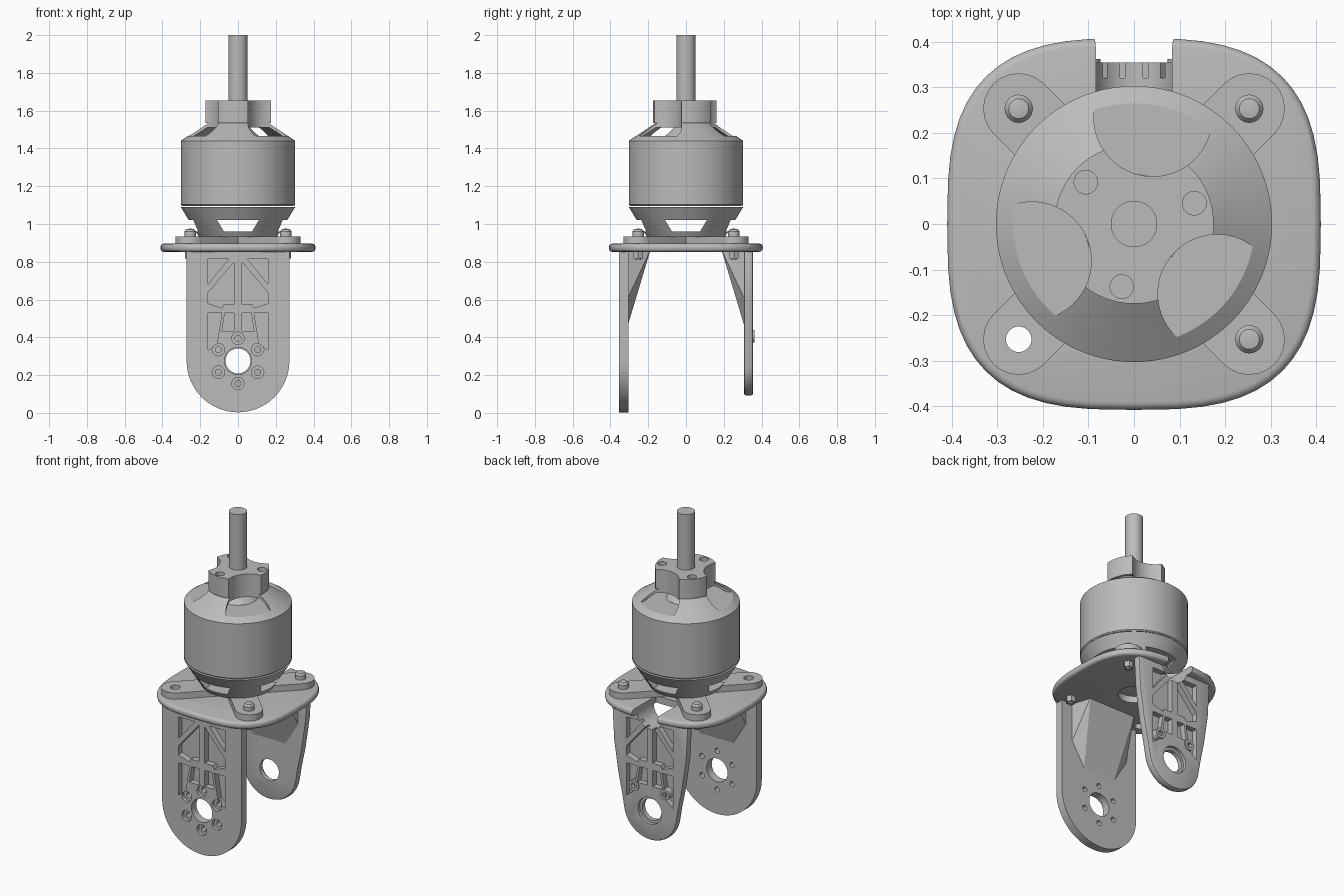
import bpy, bmesh, math
from mathutils import Vector

if "Cube" in bpy.data.objects:
    bpy.data.objects.remove(bpy.data.objects["Cube"], do_unlink=True)

grey = bpy.data.materials.new("light_grey")
grey.use_nodes = True
COLOUR = (0.5, 0.5, 0.5, 1)
grey.diffuse_color = COLOUR
grey.node_tree.nodes["Principled BSDF"].inputs["Base Color"].default_value = COLOUR


def finish(name, bm):
    bmesh.ops.recalc_face_normals(bm, faces=bm.faces)
    mesh = bpy.data.meshes.new(name)
    bm.to_mesh(mesh)
    bm.free()
    mesh.materials.append(grey)
    ob = bpy.data.objects.new(name, mesh)
    bpy.context.collection.objects.link(ob)
    return ob


def prism(name, outline, lo, hi, axis="z"):
    """Extrude a flat outline between lo and hi along an axis."""
    place = {"z": lambda u, v, w: (u, v, w),
             "y": lambda u, v, w: (u, w, v),
             "x": lambda u, v, w: (w, u, v)}[axis]
    bm = bmesh.new()
    face = bm.faces.new([bm.verts.new(place(u, v, lo)) for u, v in outline])
    new = bmesh.ops.extrude_face_region(bm, geom=[face])["geom"]
    verts = [g for g in new if isinstance(g, bmesh.types.BMVert)]
    bmesh.ops.translate(bm, verts=verts, vec=place(0, 0, hi - lo))
    return finish(name, bm)


def lathe(name, profile, x=0, y=0, n=64):
    """Revolve a closed (radius, z) profile about a vertical axis."""
    bm = bmesh.new()
    rings = []
    for r, z in profile:
        rings.append([bm.verts.new((x + r * math.cos(i * math.tau / n),
                                    y + r * math.sin(i * math.tau / n), z))
                      for i in range(n)])
    for k, a in enumerate(rings):
        m = (k + 1) % len(rings)
        if profile[k][0] == 0 and profile[m][0] == 0:
            continue
        for i in range(n):
            j = (i + 1) % n
            bm.faces.new((a[i], a[j], rings[m][j], rings[m][i]))
    bmesh.ops.remove_doubles(bm, verts=bm.verts, dist=1e-5)
    return finish(name, bm)


def hull(name, points):
    bm = bmesh.new()
    for p in points:
        bm.verts.new(p)
    bmesh.ops.convex_hull(bm, input=bm.verts)
    return finish(name, bm)


def circle(u, v, r, n=32):
    return [(u + r * math.cos(i * math.tau / n), v + r * math.sin(i * math.tau / n))
            for i in range(n)]


def polar(r, degrees):
    return r * math.cos(math.radians(degrees)), r * math.sin(math.radians(degrees))


def mirrored(shape):
    return [shape, [(-u, v) for u, v in shape]]


def bake(ob):
    bpy.context.view_layer.update()
    mesh = bpy.data.meshes.new_from_object(
        ob.evaluated_get(bpy.context.evaluated_depsgraph_get()))
    ob.modifiers.clear()
    ob.data = mesh


def bevel(ob, width, segments):
    mod = ob.modifiers.new("bevel", "BEVEL")
    mod.width, mod.segments = width, segments
    mod.limit_method, mod.angle_limit = "ANGLE", math.radians(50)
    bake(ob)


def carve(ob, tools, operation="DIFFERENCE"):
    for tool in tools:
        mod = ob.modifiers.new("cut", "BOOLEAN")
        mod.operation, mod.solver, mod.object = operation, "EXACT", tool
        bake(ob)
        bpy.data.objects.remove(tool, do_unlink=True)


PLATE, MOUNT, PIVOT, CORNER = 0.853, 0.935, 0.275, 0.253


def scoop():
    return prism("scoop_cutter", circle(0, 0.87, 0.088, 48), 0.17, 0.5, "y")


# Rounded-square base plate with a back notch
outline = []
for i in range(56):
    c, s = polar(1, i * 360 / 56)
    outline.append((0.41 * math.copysign(abs(c) ** 0.67, c),
                    0.408 * math.copysign(abs(s) ** 0.67, s)))
plate = prism("base_plate", outline, PLATE, 0.896)
bevel(plate, 0.017, 3)
carve(plate, [scoop(), prism("centre_cutter", circle(0, 0, 0.09), 0.8, 0.95),
              prism("bolt_cutter", circle(-CORNER, -CORNER, 0.028), 0.8, 0.95)])

# Cross-shaped motor mount
def capsule(turn):
    pts = []
    for side in (0, 180):
        cx, cy = polar(CORNER * math.sqrt(2), turn + side)
        for a in range(-90, 91, 15):
            dx, dy = polar(0.078, turn + side + a)
            pts.append((cx + dx, cy + dy))
    return prism("mount_bar", pts, 0.894, MOUNT)

mount = capsule(45)
mount.name = "motor_mount"
carve(mount, [capsule(135)], "UNION")
carve(mount, [prism("bolt_cutter", circle(-CORNER, -CORNER, 0.028), 0.8, 1)])

# Bolts and nuts on three corners
for sx, sy, where in ((1, 1, "back_left"), (-1, 1, "back_right"), (1, -1, "front_left")):
    x, y = sx * CORNER, sy * CORNER
    lathe("bolt_" + where, [(0, 0.81), (0.015, 0.81), (0.015, 0.93), (0.031, 0.93),
                            (0.031, 0.96), (0.022, 0.972), (0, 0.976)], x, y, 24)
    prism("nut_" + where, circle(x, y, 0.028, 6), 0.818, PLATE + 0.005)

# Lower motor housing with four windows
housing = lathe("motor_base", [(0, 0.93), (0.205, 0.93), (0.303, 1.09), (0.265, 1.09),
                               (0.185, 0.96), (0, 0.96)])
window = [(-0.075, 0.961), (0.075, 0.961), (0.11, 1.02), (-0.11, 1.02)]
carve(housing, [prism("window_cutter", window, -0.4, 0.4, a) for a in "xy"])

# Rotating bell, hollow under the crown, with three scalloped openings
bell = lathe("motor_bell", [(0, 1.096), (0.297, 1.096), (0.303, 1.102), (0.303, 1.44),
                            (0.16, 1.535), (0.175, 1.535), (0.175, 1.655), (0, 1.655)], n=96)
cuts = [lathe("cavity_cutter", [(0.11, 1.465), (0.24, 1.465), (0.165, 1.512), (0.06, 1.512)])]
for turn in (80, 200, 320):
    shape = []
    for u, v in circle(0.238, 0, 0.13, 48):
        p = Vector((u, v))
        if p.length > 0.275:
            p *= 0.275 / p.length
        c, s = polar(1, turn)
        shape.append((p.x * c - p.y * s, p.x * s + p.y * c))
    cuts.append(prism("scallop_cutter", shape, 1.4652, 1.8))
    cuts.append(prism("screw_cutter", circle(*polar(0.14, turn + 59), 0.026, 24), 1.59, 1.8))
carve(bell, cuts)
lathe("shaft", [(0, 1.6), (0.051, 1.6), (0.051, 2), (0, 2)], n=40)

# Pocket outlines shared by both legs
pockets = []
for shape in ([(-0.16, 0.815), (-0.05, 0.815), (-0.16, 0.68)],
              [(-0.02, 0.8), (-0.02, 0.575), (-0.075, 0.575), (-0.085, 0.555),
               (-0.16, 0.58), (-0.16, 0.635)],
              [(-0.16, 0.53), (-0.085, 0.53), (-0.11, 0.37), (-0.16, 0.33)],
              [(-0.07, 0.53), (-0.02, 0.53), (-0.02, 0.43), (-0.085, 0.43)]):
    pockets += mirrored(shape)
bolts = [polar(0.12, a) for a in range(30, 390, 60)]


def gusset(name, side):
    pts = []
    for sx in (-1, 1):
        for x, y, z in ((0.2, 0.312, PLATE + 0.01), (0.2, 0.312, 0.6),
                        (0.16, 0.188, PLATE + 0.01), (0.11, 0.306, 0.47)):
            pts.append((sx * x, side * y, z))
    return hull(name, pts)


# Front leg: wide tab with a round foot, pivot hole and bolt circle
foot = [(u, v + PIVOT) for u, v in (polar(0.272, a) for a in range(180, 361, 6))]
front = prism("front_leg", foot + [(0.272, 0.87), (-0.272, 0.87)], -0.355, -0.305, "y")
cuts = [prism("pocket_cutter", p, -0.4, -0.318, "y") for p in pockets]
cuts.append(prism("pivot_cutter", circle(0, PIVOT, 0.072, 40), -0.4, -0.2, "y"))
for u, v in bolts:
    cuts.append(prism("bore_cutter", circle(u, v + PIVOT, 0.033, 24), -0.4, -0.335, "y"))
    cuts.append(prism("bolt_cutter", circle(u, v + PIVOT, 0.016, 16), -0.4, -0.2, "y"))
carve(front, cuts)
gusset("front_gusset", -1)

# Back leg: tapered tab with softened edges, scooped top and stepped pivot hole
foot = [(u, v + PIVOT) for u, v in (polar(0.183, a) for a in range(190, 351, 8))]
sides = [(0.195, 0.33), (0.222, 0.46), (0.25, 0.65), (0.262, 0.87)]
back = prism("back_leg", foot + sides + [(-u, v) for u, v in reversed(sides)],
             0.307, 0.355, "y")
bevel(back, 0.012, 2)
cuts = [prism("pocket_cutter", p, 0.32, 0.4, "y") for p in pockets]
cuts += [scoop(), prism("pivot_cutter", circle(0, PIVOT, 0.066, 40), 0.2, 0.4, "y"),
         prism("step_cutter", circle(0, PIVOT, 0.082, 40), 0.335, 0.4, "y")]
carve(back, cuts)
carve(gusset("back_gusset", 1), [scoop()])

# Screw bosses standing in the back leg pockets
for side, u in (("left", 0.106), ("right", -0.106)):
    boss = prism("boss_" + side, circle(u, 0.405, 0.033, 24), 0.315, 0.362, "y")
    carve(boss, [prism("bolt_cutter", circle(u, 0.405, 0.016, 16), 0.33, 0.4, "y")])

# Smooth shading with sharp edges kept
bpy.ops.object.select_all(action="DESELECT")
for ob in bpy.context.collection.objects:
    if ob.type == "MESH":
        ob.select_set(True)
        bpy.context.view_layer.objects.active = ob
bpy.ops.object.shade_smooth_by_angle(angle=math.radians(30))
